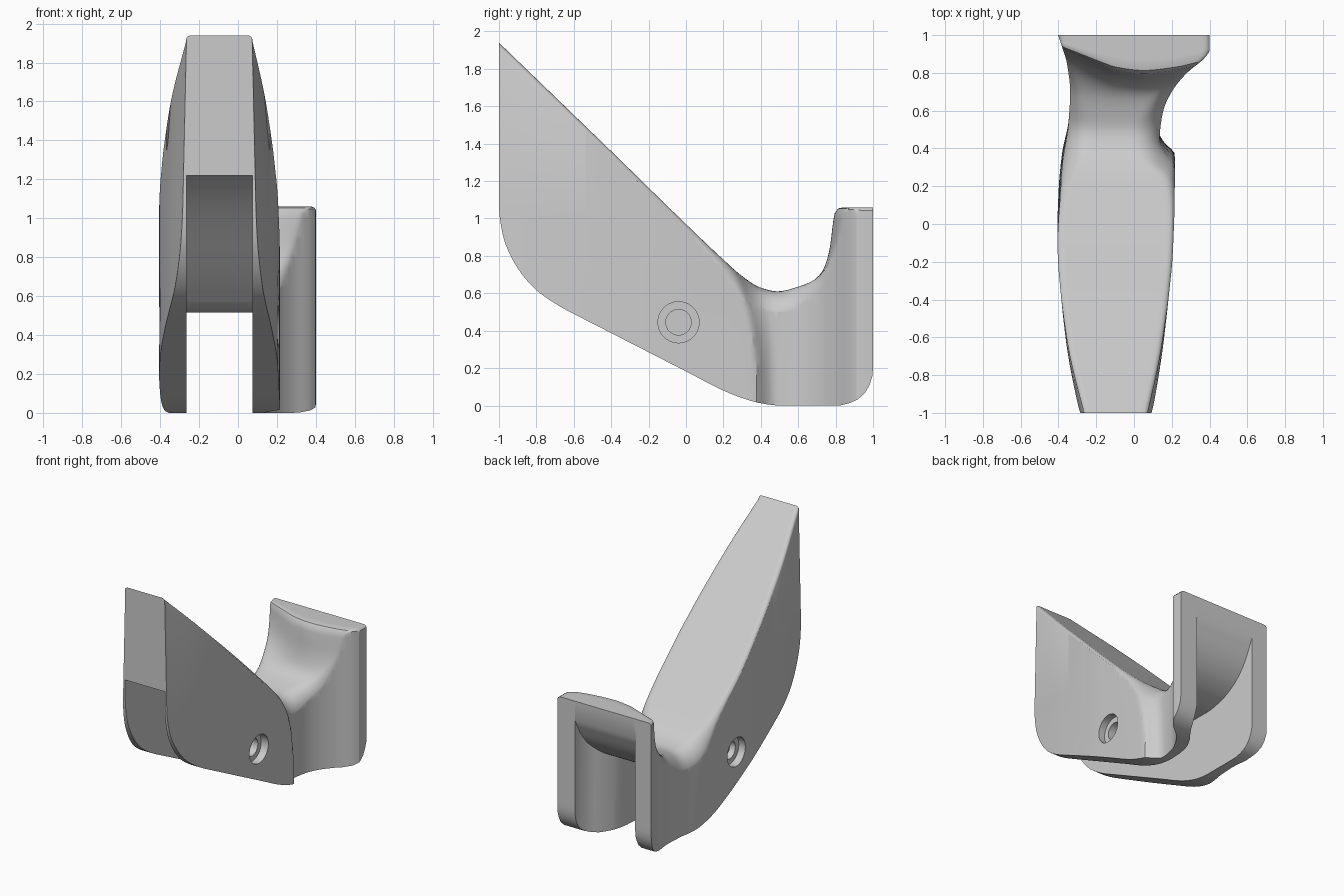
import bpy, bmesh, math
from mathutils import Vector

if "Cube" in bpy.data.objects:
    bpy.data.objects.remove(bpy.data.objects["Cube"])


def curve(pts, t, k=1):
    """Monotone cubic through pts; returns column k at parameter t (column 0)."""
    if t <= pts[0][0]:
        return pts[0][k]
    if t >= pts[-1][0]:
        return pts[-1][k]
    n = len(pts)
    i = max(j for j in range(n - 1) if pts[j][0] <= t)

    def sec(j):
        return (pts[j + 1][k] - pts[j][k]) / (pts[j + 1][0] - pts[j][0])

    def slope(j):
        if j == 0:
            return sec(0)
        if j == n - 1:
            return sec(n - 2)
        a, b = sec(j - 1), sec(j)
        return 0 if a * b <= 0 else 2 * a * b / (a + b)

    h = pts[i + 1][0] - pts[i][0]
    s = (t - pts[i][0]) / h
    return ((1 + 2 * s) * (1 - s) ** 2 * pts[i][k] + s * (1 - s) ** 2 * h * slope(i)
            + s * s * (3 - 2 * s) * pts[i + 1][k] + s * s * (s - 1) * h * slope(i + 1))


def sample(ctrl, n):
    """Smooth path through control rows, spaced by chord length."""
    rows, s = [], 0
    for i, c in enumerate(ctrl):
        if i:
            s += math.dist(c[:2], ctrl[i - 1][:2])
        rows.append((s, *c))
    return [[curve(rows, s * j / n, k) for k in range(1, len(rows[0]))] for j in range(n + 1)]


def loft(name, rings):
    """Solid through equal-length closed rings, capped at both ends."""
    bm = bmesh.new()
    vs = [[bm.verts.new(p) for p in r] for r in rings]
    m = len(rings[0])
    for a, b in zip(vs, vs[1:]):
        for j in range(m):
            bm.faces.new((a[j], a[(j + 1) % m], b[(j + 1) % m], b[j]))
    caps = [bm.faces.new(vs[0]), bm.faces.new(vs[-1])]
    bmesh.ops.recalc_face_normals(bm, faces=bm.faces)
    bmesh.ops.triangulate(bm, faces=caps)
    me = bpy.data.meshes.new(name)
    bm.to_mesh(me)
    bm.free()
    ob = bpy.data.objects.new(name, me)
    bpy.context.collection.objects.link(ob)
    return ob


def cut(target, tool, mode):
    tool.hide_render = True
    mod = target.modifiers.new(tool.name, 'BOOLEAN')
    mod.operation, mod.object, mod.solver = mode, tool, 'EXACT'
    mod.use_hole_tolerant = True
    bpy.context.view_layer.objects.active = target
    bpy.ops.object.modifier_apply(modifier=mod.name)
    bpy.data.objects.remove(tool)


# Plan outline: side positions along y
LEFT = [(-1, -.285), (-.6, -.36), (-.2, -.4), (0, -.405), (.2, -.398), (.38, -.38),
        (.55, -.346), (.7, -.338), (.85, -.355), (.95, -.385), (1, -.402)]
RIGHT = [(-1, .093), (-.6, .157), (-.2, .2), (0, .208), (.37, .216), (.385, .21), (.42, .17),
         (.48, .136), (.6, .155), (.7, .2), (.8, .28), (.88, .375), (.92, .4), (1, .4)]
# Draft of the nose, and how far the neck creeps forward with height
DRAFT = [(-1, .022), (-.7, .008), (-.4, 0)]
CREEP = [(0, 0), (.2, .008), (.4, .03), (.6, .08), (.8, .15)]
CREEP_ZONE = [(-.3, 0), (.1, 1), (.3, 1), (.58, 0)]
# How far the back plate's front surface retreats across x
RETREAT = [(-.4, .18), (-.3, .115), (-.2, .06), (-.1, .02), (.05, 0), (.2, .02), (.3, .06), (.4, .1)]

# Top profile rows: y, z, edge rounding, retreat weight
TOP = [(-1, 1.94, .03, 0), (-.4, 1.36, .03, 0), (0, .97, .03, 0), (.2, .78, .05, 0),
       (.3, .692, .09, 0), (.4, .63, .13, 0), (.49, .61, .14, 0), (.6, .635, .11, 0),
       (.69, .675, .07, .15), (.74, .74, .03, .5), (.77, .85, .015, .85), (.785, .97, .012, .97),
       (.797, 1.035, .012, .94), (.83, 1.06, .02, .8), (.915, 1.06, .03, .4), (1, 1.06, .03, 0)]
UNDER = [(1, .9), (1, .19), (.975, .095), (.905, .025), (.81, 0), (.5, 0), (.4, .012),
         (.3, .04), (.2, .08), (0, .1825), (-.4, .3875), (-.6, .49), (-.656, .519),
         (-.735, .568), (-.815, .63), (-.916, .76), (-.979, .91), (-1, 1.07), (-1, 1.75)]

top = sample(TOP, 90)
under = sample(UNDER, 80)


def sides(y, z):
    """Left and right wall positions at a point of the side view."""
    inset = curve(DRAFT, y) * (z - 1)
    y += curve(CREEP, z) * curve(CREEP_ZONE, y)
    return curve(LEFT, y) + inset, curve(RIGHT, y) - inset


def body_ring(u, flat_x=None):
    """Side profile at fraction u of the width, with rounded upper edges."""
    ring = []
    for i, (y, z, r, w) in enumerate(top):
        a, b = top[max(i - 1, 0)], top[min(i + 1, len(top) - 1)]
        tan = Vector((b[0] - a[0], b[1] - a[1])).normalized()
        lo, hi = sides(y, z)
        d = min(u, 1 - u) * (hi - lo)
        drop = r * (1 - math.sqrt(1 - (1 - d / r) ** 2)) if d < r else 0
        y += w * curve(RETREAT, lo + (hi - lo) * u) + tan.y * drop
        z -= tan.x * drop
        ring.append((max(-1, y), z))
    ring += [tuple(p) for p in under]
    out = []
    for y, z in ring:
        lo, hi = sides(y, z)
        x = lo - .003 + (hi - lo + .006) * u
        out.append((x if flat_x is None else flat_x, y, z))
    return out


# Main body: swept side profile trimmed by the plan outline
N = 28
us = [(1 - math.cos(math.pi * k / N)) / 2 for k in range(N + 1)]
body = loft("handle_body", [body_ring(0, -.6)] + [body_ring(u) for u in us] + [body_ring(1, .6)])

ys = [-1.1] + [-1 + k / 45 for k in range(91)] + [1.1]
levels = [-.2] + [.05 * k for k in range(21)] + [2.2]
rings = [[(sides(y, z)[0], y, z) for y in ys] + [(sides(y, z)[1], y, z) for y in reversed(ys)]
         for z in levels]
cut(body, loft("plan_trim", rings), 'INTERSECT')

# Channel running through the whole underside, flaring towards the back
CEILING = [(-1.2, 1.22), (-.55, 1.22), (-.5, 1.19), (.1, .6), (.17, .54), (.26, .515), (.5, .515),
           (.65, .54), (.78, .6), (.88, .69), (.94, .78), (.98, .87), (1, .93), (1.2, .94)]
CHANNEL_SIDE = [(-1.2, .075), (.5, .075), (.6, .08), (.7, .1), (.8, .15), (.9, .22), (1, .25), (1.2, .25)]
rings = []
for y in [-1.2, -1.01] + [-.95 + .025 * k for k in range(78)] + [1.01, 1.2]:
    xr, zc = curve(CHANNEL_SIDE, y), curve(CEILING, y)
    rings.append([(-.265, y, -.3), (xr, y, -.3), (xr, y, zc), (-.265, y, zc)])
cut(body, loft("channel", rings), 'DIFFERENCE')


# Stepped screw holes in both sides
def bore(name, r, x0, x1):
    ring = [(-.04 + r * math.cos(a), .445 + r * math.sin(a))
            for a in (2 * math.pi * k / 40 for k in range(40))]
    cut(body, loft(name, [[(x, y, z) for y, z in ring] for x in (x0, x1)]), 'DIFFERENCE')


bore("right_counterbore", .11, .15, .5)
bore("right_bore", .068, 0, .5)
bore("left_counterbore", .11, -.7, -.347)
bore("left_bore", .068, -.7, -.3)

# Grey finish
mat = bpy.data.materials.new("plain_grey")
mat.use_nodes = True
grey = (.6, .6, .6, 1)
mat.diffuse_color = grey
mat.node_tree.nodes["Principled BSDF"].inputs["Base Color"].default_value = grey
body.data.materials.clear()
body.data.materials.append(mat)
for p in body.data.polygons:
    p.material_index = 0

bpy.ops.object.select_all(action='DESELECT')
body.select_set(True)
bpy.context.view_layer.objects.active = body
bpy.ops.object.shade_smooth_by_angle(angle=math.radians(30))
